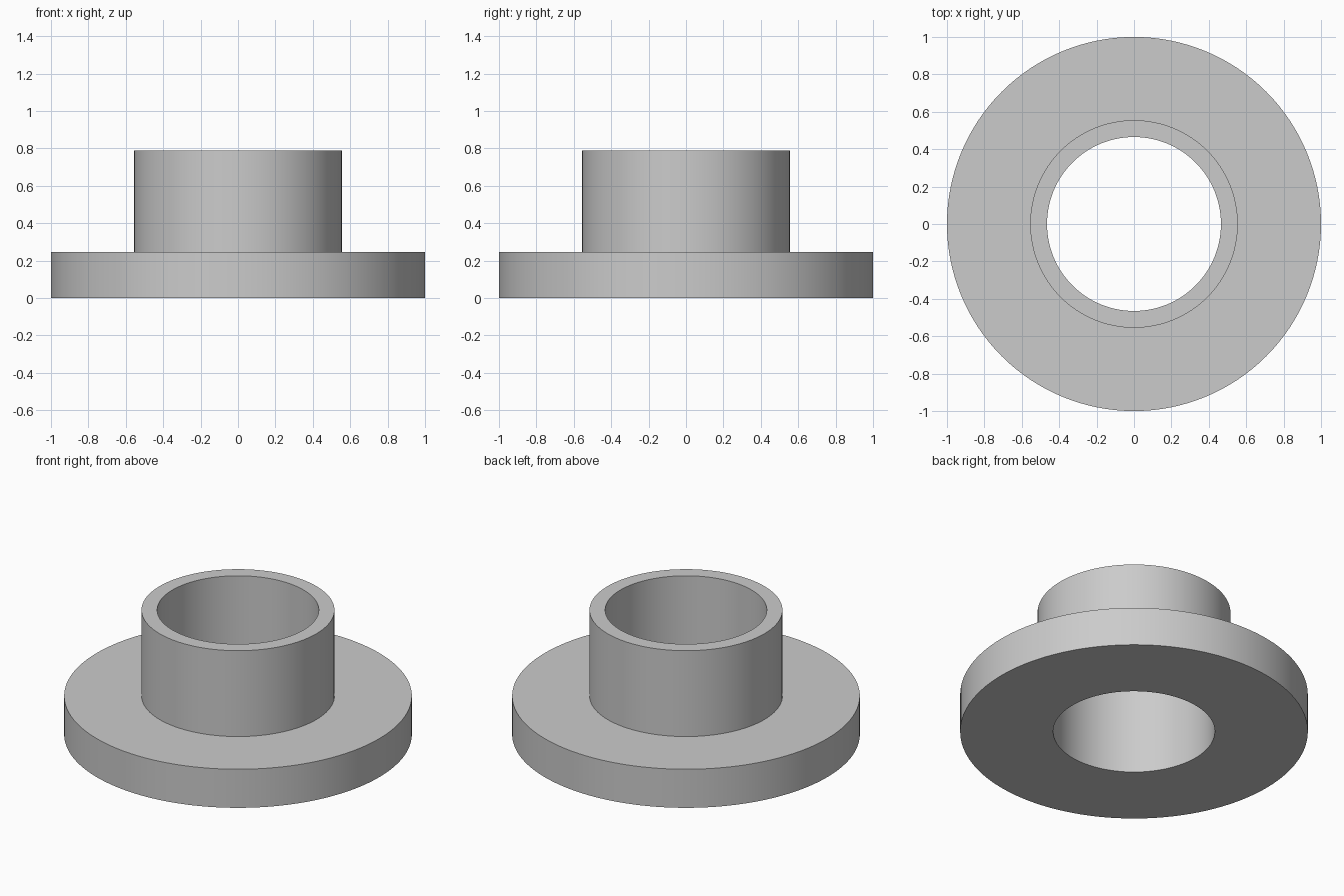
import bpy
import bmesh
import math

cube = bpy.data.objects.get("Cube")
if cube:
    bpy.data.objects.remove(cube, do_unlink=True)

SEGMENTS = 128
BORE, COLLAR, RIM = 0.465, 0.555, 1.0
FLANGE_TOP, COLLAR_TOP = 0.245, 0.79

# Plain grey material
grey = bpy.data.materials.new("light_grey")
grey.use_nodes = True
colour = (0.6, 0.6, 0.6, 1.0)
grey.diffuse_color = colour
grey.node_tree.nodes["Principled BSDF"].inputs["Base Color"].default_value = colour


def lathe(name, profile):
    """Revolve a closed (radius, height) profile around z."""
    bm = bmesh.new()
    rings = []
    for i in range(SEGMENTS):
        a = math.tau * i / SEGMENTS
        rings.append([bm.verts.new((r * math.cos(a), r * math.sin(a), z))
                      for r, z in profile])
    n = len(profile)
    for i, ring in enumerate(rings):
        following = rings[(i + 1) % SEGMENTS]
        for j in range(n):
            k = (j + 1) % n
            bm.faces.new((ring[j], following[j], following[k], ring[k]))
    bmesh.ops.recalc_face_normals(bm, faces=bm.faces)
    mesh = bpy.data.meshes.new(name)
    bm.to_mesh(mesh)
    bm.free()
    mesh.materials.append(grey)
    obj = bpy.data.objects.new(name, mesh)
    bpy.context.collection.objects.link(obj)
    bpy.ops.object.select_all(action='DESELECT')
    obj.select_set(True)
    bpy.context.view_layer.objects.active = obj
    bpy.ops.object.shade_smooth_by_angle(angle=math.radians(30))
    return obj


# Flange and collar share one through bore
lathe("flanged_bushing", [
    (BORE, 0), (RIM, 0), (RIM, FLANGE_TOP),
    (COLLAR, FLANGE_TOP), (COLLAR, COLLAR_TOP), (BORE, COLLAR_TOP),
])
